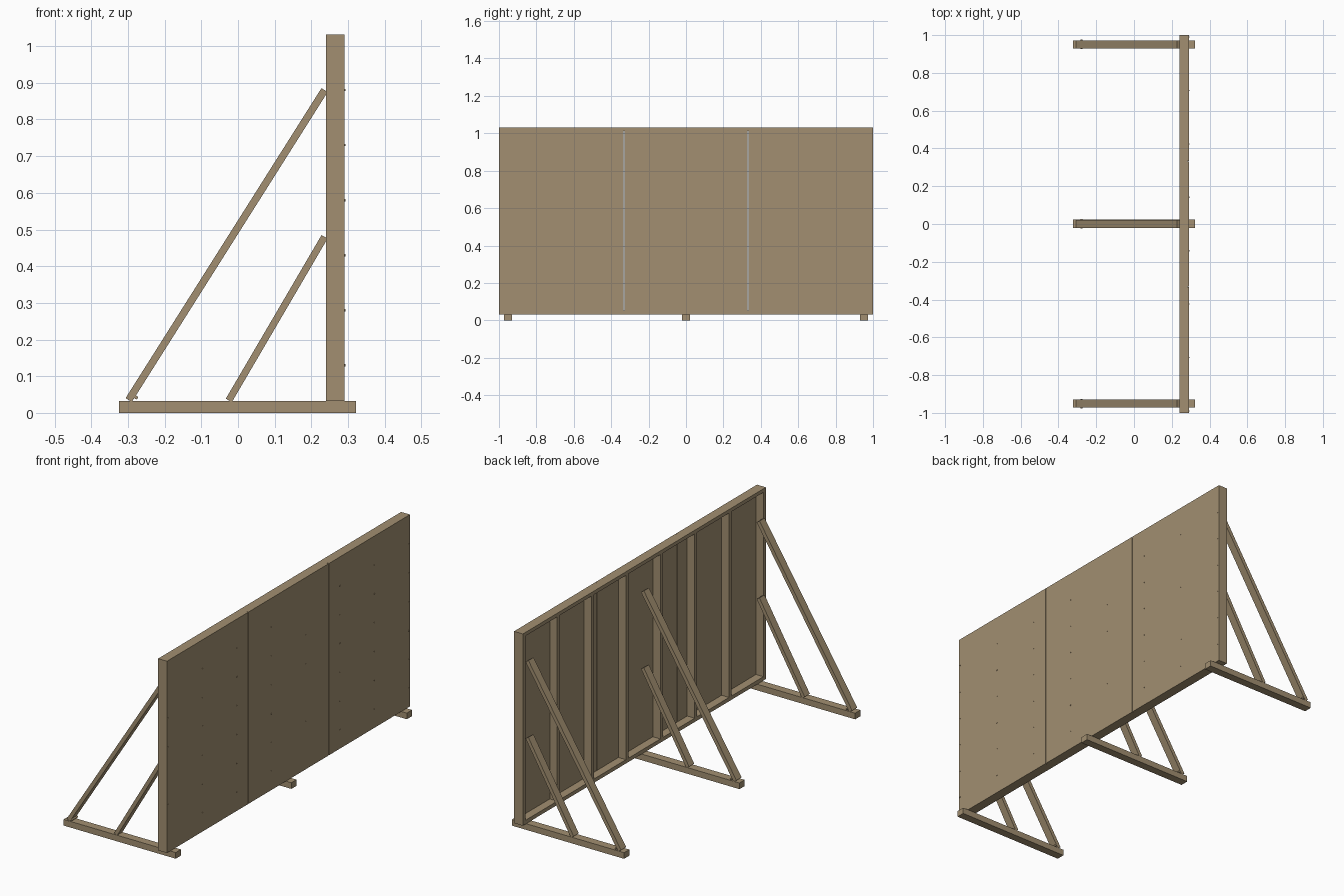
import bpy, math
from mathutils import Matrix

if "Cube" in bpy.data.objects:
    bpy.data.objects.remove(bpy.data.objects["Cube"])

wood = bpy.data.materials.new("brown_wood")
wood.diffuse_color = (0.36, 0.275, 0.165, 1)
wood.use_nodes = True
wood.node_tree.nodes["Principled BSDF"].inputs["Base Color"].default_value = wood.diffuse_color


def box(name, x0, x1, y0, y1, z0, z1):
    """Axis-aligned timber given by its extents."""
    bpy.ops.mesh.primitive_cube_add(size=1)
    o = bpy.context.object
    o.name = name
    o.data.transform(Matrix.Diagonal((x1 - x0, y1 - y0, z1 - z0, 1)))
    o.location = ((x0 + x1) / 2, (y0 + y1) / 2, (z0 + z1) / 2)
    o.data.materials.append(wood)
    return o


def brace(name, y, a, b, thick, width):
    """Square-cut sloping timber from a to b, both (x, z)."""
    dx, dz = b[0] - a[0], b[1] - a[1]
    h = math.hypot(dx, dz) / 2
    o = box(name, -thick / 2, thick / 2, -width / 2, width / 2, -h, h)
    o.location = ((a[0] + b[0]) / 2, y, (a[1] + b[1]) / 2)
    o.rotation_euler = (0, math.atan2(dx, dz), 0)


def peg(name, loc, rot, r, depth):
    bpy.ops.mesh.primitive_cylinder_add(vertices=12, radius=r, depth=depth,
                                        location=loc, rotation=rot)
    o = bpy.context.object
    o.name = name
    o.data.materials.append(wood)


# Wall frame: plates and eight studs
X0, X1, X2 = 0.24, 0.283, 0.291
box("bottom_plate", X0, X1, -1, 1, 0.032, 0.052)
box("top_plate", X0, X1, -1, 1, 1.012, 1.031)
W = 0.02
for i in range(8):
    y = -1 + W / 2 + i * (2 - W) / 7
    box("stud", X0, X1, y - W / 2, y + W / 2, 0.052, 1.012)
    # Screw heads through the panel into each stud
    for k in range(6):
        peg("screw_head", (X2, y, 0.13 + 0.15 * k),
            (0, math.pi / 2, 0), 0.003, 0.003)

# Three facing panels with narrow gaps
edges = [-1, -0.332, 0.332, 1]
for i in range(3):
    g0 = 0.002 if i > 0 else 0
    g1 = 0.002 if i < 2 else 0
    box("panel", X1, X2, edges[i] + g0, edges[i + 1] - g1, 0.032, 1.031)

# Three support legs: skid, long brace, short brace, foot peg
for y in (-0.951, 0.001, 0.951):
    box("skid", -0.324, 0.322, y - 0.0215, y + 0.0215, 0, 0.032)
    brace("long_brace", y, (-0.298, 0.035), (0.236, 0.88), 0.02, 0.042)
    brace("short_brace", y, (-0.025, 0.034), (0.236, 0.48), 0.019, 0.042)
    peg("foot_peg", (-0.278, y, 0.042), (math.pi / 2, 0, 0), 0.005, 0.05)
